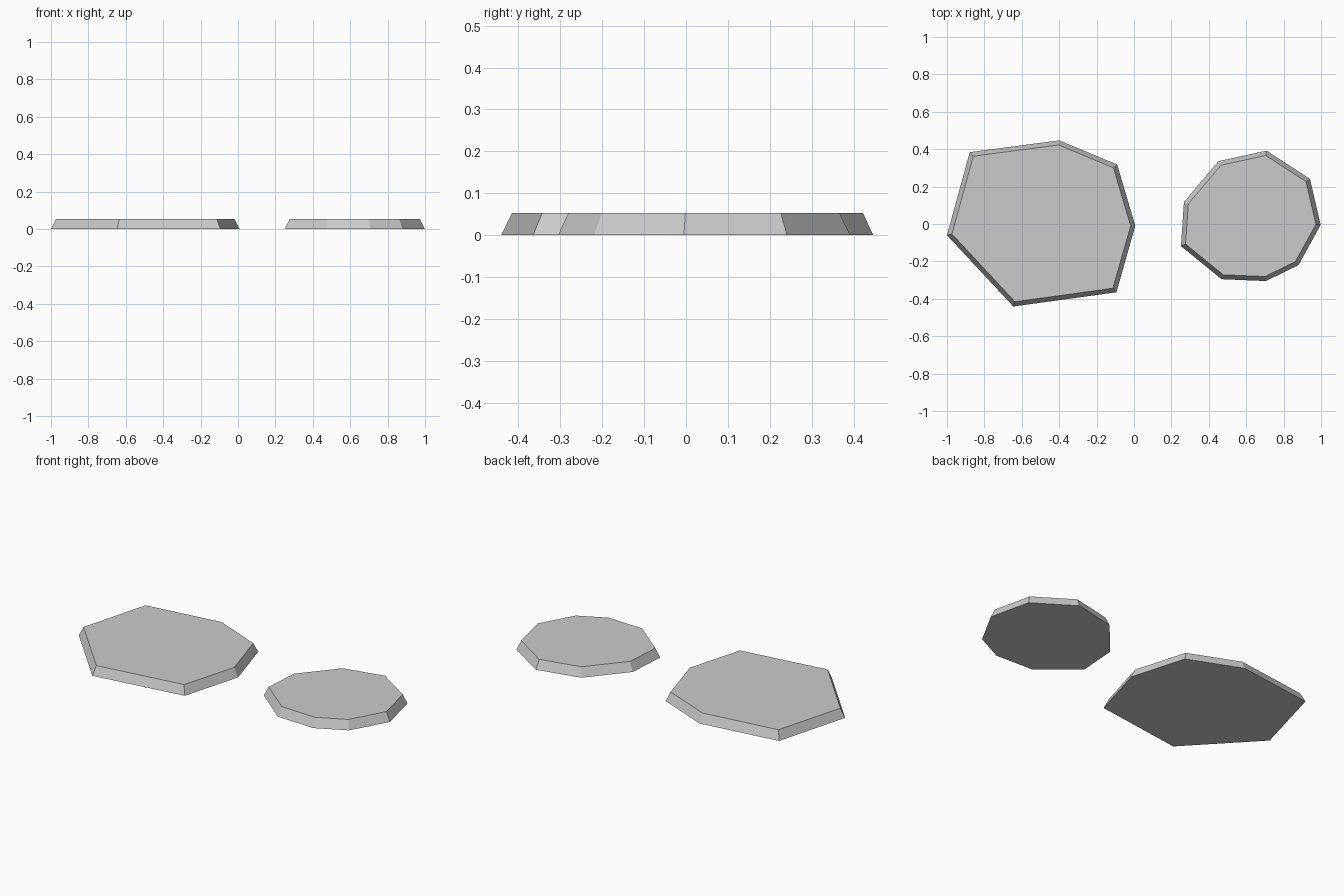
import bpy, bmesh

if "Cube" in bpy.data.objects:
    bpy.data.objects.remove(bpy.data.objects["Cube"])

HEIGHT = 0.053
INSET = 0.024


def paving_stone(name, outline):
    """Flat slab with sloping sides: wider at the base than at the top."""
    bm = bmesh.new()
    base = bm.faces.new([bm.verts.new((x, y, 0)) for x, y in outline])
    bm.normal_update()
    if base.normal.z < 0:
        base.normal_flip()

    # Inset the outline and lift the inner face to form the top
    bmesh.ops.inset_region(bm, faces=[base], thickness=INSET,
                           use_even_offset=True, use_boundary=True)
    for v in base.verts:
        v.co.z = HEIGHT

    # Close the underside
    rim = [e for e in bm.edges if e.is_boundary]
    bmesh.ops.contextual_create(bm, geom=rim)
    bmesh.ops.recalc_face_normals(bm, faces=bm.faces[:])

    mesh = bpy.data.meshes.new(name)
    bm.to_mesh(mesh)
    bm.free()
    obj = bpy.data.objects.new(name, mesh)
    bpy.context.collection.objects.link(obj)
    return obj


# Large seven-sided stone
paving_stone("large_stone", [
    (-1.0, -0.06), (-0.645, -0.441), (-0.094, -0.365), (0.007, -0.01),
    (-0.09, 0.318), (-0.40, 0.447), (-0.878, 0.384)])

# Small nine-sided stone
paving_stone("small_stone", [
    (0.251, -0.118), (0.468, -0.295), (0.706, -0.305), (0.88, -0.219),
    (0.998, -0.005), (0.941, 0.241), (0.709, 0.392), (0.452, 0.336),
    (0.267, 0.117)])
